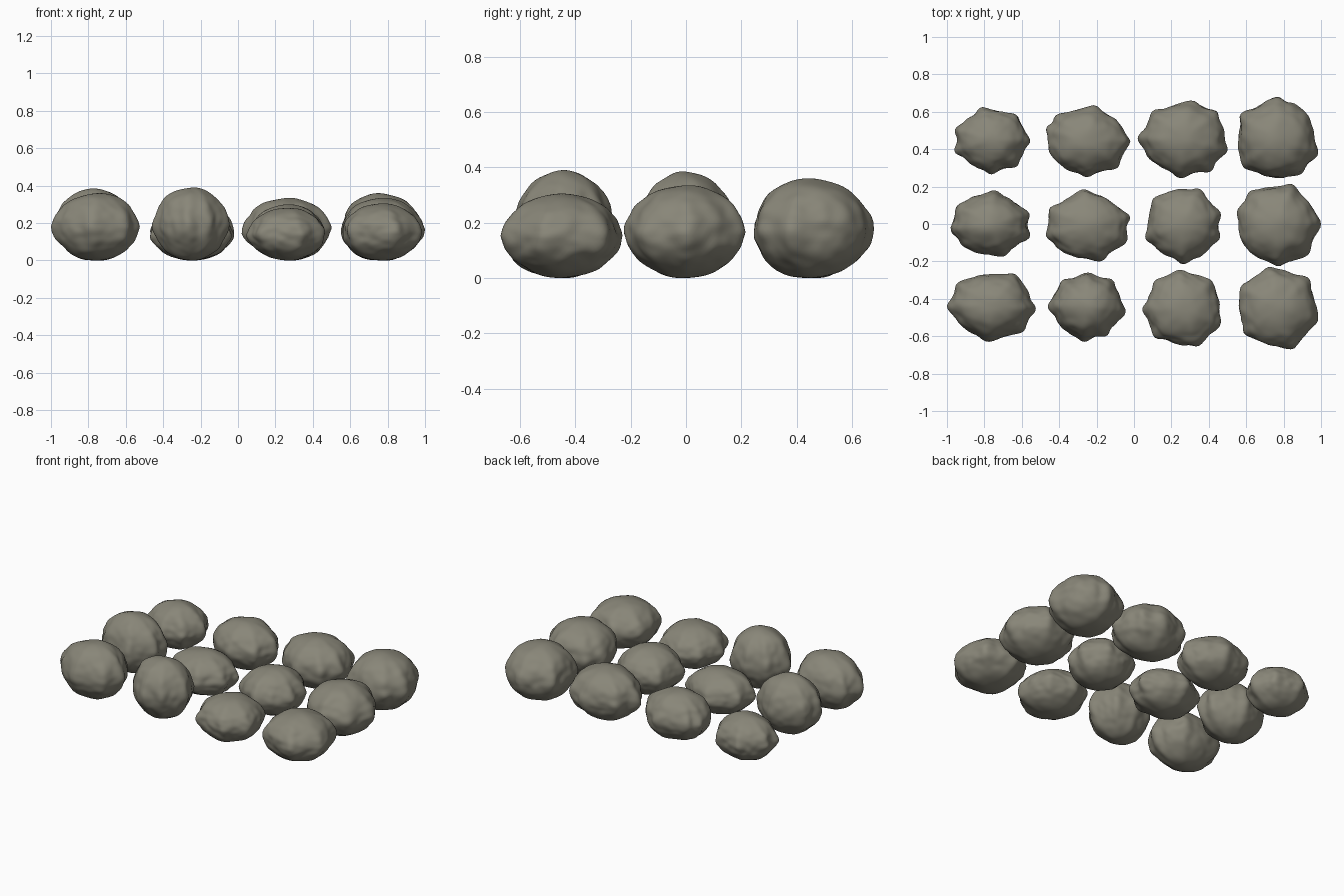
import bpy
import bmesh
from math import atan2, cos, exp, pi, radians
from mathutils import Vector, noise

default_cube = bpy.data.objects.get("Cube")
if default_cube:
    bpy.data.objects.remove(default_cube, do_unlink=True)

# One stone colour for the whole set
STONE = (0.25, 0.24, 0.19, 1.0)
stone = bpy.data.materials.new("warm grey stone")
stone.use_nodes = True
stone.diffuse_color = STONE
shader = stone.node_tree.nodes["Principled BSDF"]
shader.inputs["Base Color"].default_value = STONE
shader.inputs["Roughness"].default_value = 0.9

# Each rock: (left, right), (front, back), height, angles of its knobs in degrees
BACK_ROW = [
    ((-.96, -.555), (.265, .625), .29, (50, 105, 160, 200, 270, 310, 0)),
    ((-.47, -.02), (.25, .635), .31, (80, 135, 160, 270, 315, 0)),
    ((.02, .5), (.245, .66), .335, (45, 80, 135, 180, 265, 305, 340)),
    ((.555, .985), (.245, .68), .36, (90, 145, 220, 305, 340)),
]
MIDDLE_ROW = [
    ((-.98, -.555), (-.175, .18), .385, (20, 85, 145, 190, 290, 340)),
    ((-.47, -.02), (-.2, .185), .28, (15, 95, 150, 195, 290, 335)),
    ((.06, .465), (-.215, .19), .3, (15, 65, 140, 200, 270, 340)),
    ((.55, 1), (-.225, .215), .335, (0, 70, 130, 160, 270, 315)),
]
FRONT_ROW = [
    ((-1, -.525), (-.63, -.265), .36, (60, 140, 180, 265, 315, 355)),
    ((-.46, -.045), (-.63, -.26), .39, (50, 90, 130, 180, 265, 300, 350)),
    ((.045, .465), (-.655, -.245), .28, (45, 95, 135, 180, 225, 290, 335)),
    ((.56, .985), (-.67, -.23), .305, (45, 100, 150, 220, 290, 340)),
]


def knob_height(direction, angles):
    """Ridges around the waist that fade towards the top and underside."""
    around = atan2(direction.y, direction.x)
    total = 0.0
    for angle in angles:
        gap = (around - radians(angle) + pi) % (2 * pi) - pi
        total += exp(-(gap / 0.2) ** 2)
    waist = (1 - abs(direction.z)) * cos(direction.z)
    return total * waist


def fit(bm, axis, low, high):
    """Stretch the mesh along one axis to fill the given range."""
    values = [v.co[axis] for v in bm.verts]
    start, span = min(values), max(values) - min(values)
    for v in bm.verts:
        v.co[axis] = low + (v.co[axis] - start) / span * (high - low)


def make_rock(name, width, depth, height, angles, seed):
    bm = bmesh.new()
    bmesh.ops.create_icosphere(bm, subdivisions=5, radius=1)
    offset = Vector((seed * 7, seed * 3, seed * 5))
    # Knobs plus soft dents over the whole surface
    for v in bm.verts:
        d = v.co.normalized()
        dents = 0.05 * noise.noise(d * 1.8 + offset)
        dents += 0.035 * noise.noise(d * 4 + offset) * (1 - d.z * d.z)
        v.co = d * (1 + 0.12 * knob_height(d, angles) + dents)
    # Size the rock around its own centre and stand it on the ground
    for axis, (low, high) in enumerate((width, depth, (0, height))):
        half = (high - low) / 2
        fit(bm, axis, -half, half)
    mesh = bpy.data.meshes.new(name)
    bm.to_mesh(mesh)
    bm.free()
    mesh.materials.append(stone)
    mesh.shade_smooth()
    rock = bpy.data.objects.new(name, mesh)
    rock.location = (sum(width) / 2, sum(depth) / 2, height / 2)
    bpy.context.collection.objects.link(rock)


# Lay out the three rows of four rocks
seed = 1
for row_name, row in (("back", BACK_ROW), ("middle", MIDDLE_ROW), ("front", FRONT_ROW)):
    for number, (width, depth, height, angles) in enumerate(row, 1):
        make_rock(f"{row_name}_rock_{number}", width, depth, height, angles, seed + 0.37)
        seed += 1
